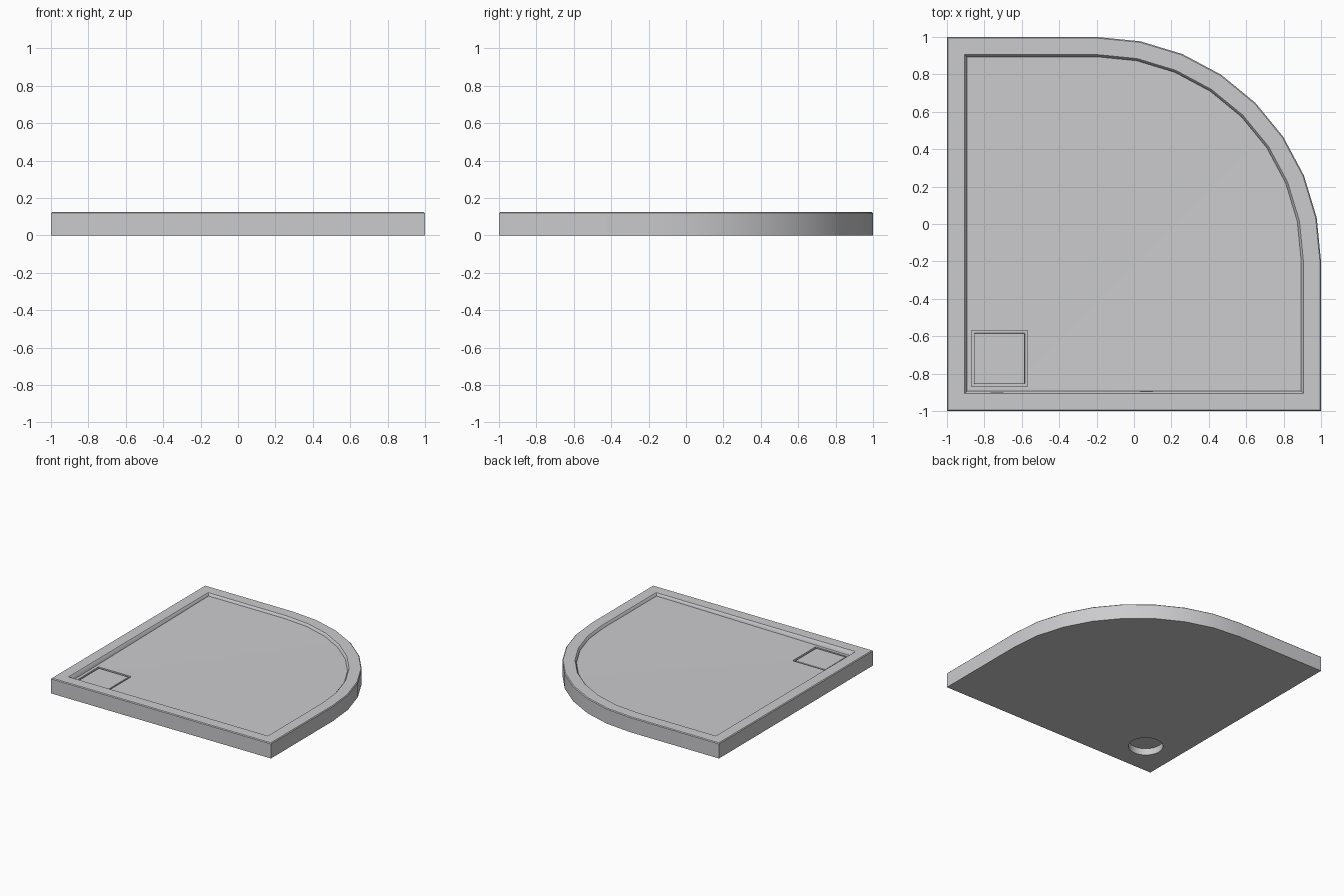
import bpy, bmesh, math

if "Cube" in bpy.data.objects:
    bpy.data.objects.remove(bpy.data.objects["Cube"])

ARC_STEPS = 8
ARC_CENTRE = -0.2
DRAIN = -0.72
HEIGHT = 0.125

grey = bpy.data.materials.new("pale grey acrylic")
grey.use_nodes = True
grey.diffuse_color = (0.6, 0.6, 0.62, 1)
grey.node_tree.nodes["Principled BSDF"].inputs["Base Color"].default_value = grey.diffuse_color


def make_object(name, bm):
    bmesh.ops.recalc_face_normals(bm, faces=bm.faces)
    mesh = bpy.data.meshes.new(name)
    bm.to_mesh(mesh)
    bm.free()
    mesh.materials.append(grey)
    obj = bpy.data.objects.new(name, mesh)
    bpy.context.collection.objects.link(obj)
    return obj


def select_only(obj):
    bpy.ops.object.select_all(action='DESELECT')
    obj.select_set(True)
    bpy.context.view_layer.objects.active = obj


def outline(inset):
    """Quadrant outline, three square corners and one large round one."""
    e = 1 - inset
    r = e - ARC_CENTRE
    points = [(-e, -e), (e, -e)]
    for i in range(ARC_STEPS + 1):
        a = math.pi / 2 * i / ARC_STEPS
        points.append((ARC_CENTRE + r * math.cos(a), ARC_CENTRE + r * math.sin(a)))
    return points + [(-e, e)]


def floor_height(x, y):
    """Two gentle falls meeting along the diagonal and running to the drain."""
    return 0.085 + 0.011 * (max(x, y) + 0.9)


def box(name, side, low, high):
    bm = bmesh.new()
    bmesh.ops.create_cube(bm, size=1)
    for v in bm.verts:
        v.co = (DRAIN + v.co.x * side, DRAIN + v.co.y * side,
                high if v.co.z > 0 else low)
    return make_object(name, bm)


# Tray body: outer wall, rounded rim, inner wall and falling floor
bm = bmesh.new()
rings = []
for inset, z in [(0, 0), (0, HEIGHT - 0.006), (0.006, HEIGHT),
                 (0.094, HEIGHT), (0.1, HEIGHT - 0.006), (0.106, None)]:
    rings.append([bm.verts.new((x, y, floor_height(x, y) if z is None else z))
                  for x, y in outline(inset)])
for lower, upper in zip(rings, rings[1:]):
    for i in range(len(lower)):
        j = (i + 1) % len(lower)
        bm.faces.new((lower[i], lower[j], upper[j], upper[i]))
bm.faces.new(rings[0][::-1])
middle = 2 + ARC_STEPS // 2
inner = rings[-1]
bm.faces.new(inner[:middle + 1])
bm.faces.new(inner[middle:] + inner[:1])
tray = make_object("shower_tray", bm)

# Square recess for the cover, and round waste hole beneath it
recess = box("recess_cutter", 0.3, 0.055, 0.2)
bm = bmesh.new()
bmesh.ops.create_cone(bm, cap_ends=True, segments=32, radius1=0.13, radius2=0.13, depth=0.2)
bmesh.ops.translate(bm, verts=bm.verts, vec=(DRAIN, DRAIN, 0))
waste = make_object("waste_cutter", bm)
for cutter in (recess, waste):
    select_only(tray)
    mod = tray.modifiers.new("cut", 'BOOLEAN')
    mod.operation = 'DIFFERENCE'
    mod.solver = 'EXACT'
    mod.object = cutter
    bpy.ops.object.modifier_apply(modifier=mod.name)
    bpy.data.objects.remove(cutter)

# Drain cover with a softened edge
cover = box("drain_cover", 0.272, 0.055, 0.087)
bevel = cover.modifiers.new("soft_edge", 'BEVEL')
bevel.width = 0.003
bevel.segments = 2

for obj in (tray, cover):
    select_only(obj)
    bpy.ops.object.shade_smooth_by_angle(angle=math.radians(35))
